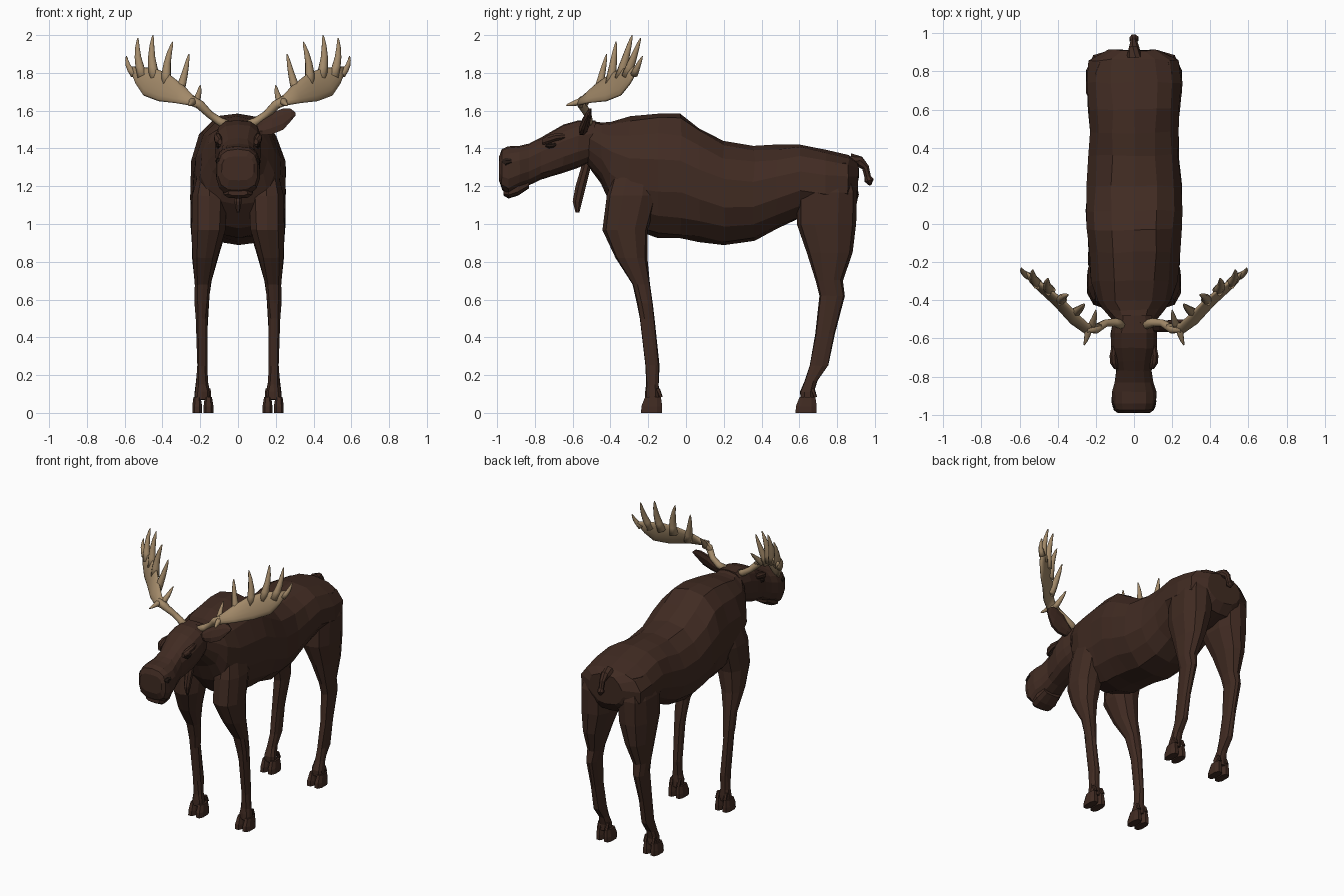
import bpy, bmesh, math, random
from mathutils import Vector

random.seed(4)


def material(name, rgb):
    m = bpy.data.materials.new(name)
    m.diffuse_color = (*rgb, 1)
    return m


FUR = material("dark brown fur", (0.052, 0.024, 0.016))
BONE = material("antler tan", (0.36, 0.25, 0.14))
DARK = material("eye dark", (0.02, 0.011, 0.008))


def skin(name, rings, mat, mirror=False, smooth=False):
    """Bridge a list of point rings into a closed object."""
    bm = bmesh.new()
    vs = [[bm.verts.new(p) for p in r] for r in rings]
    n = len(vs[0])
    for a, b in zip(vs, vs[1:]):
        for i in range(n):
            j = (i + 1) % n
            bm.faces.new((a[i], a[j], b[j], b[i]))
    bm.faces.new(vs[0])
    bm.faces.new(vs[-1])
    bmesh.ops.recalc_face_normals(bm, faces=bm.faces)
    for f in bm.faces:
        f.smooth = smooth
    me = bpy.data.meshes.new(name)
    bm.to_mesh(me)
    bm.free()
    me.materials.append(mat)
    ob = bpy.data.objects.new(name, me)
    bpy.context.collection.objects.link(ob)
    if mirror:
        ob.modifiers.new("mirror", 'MIRROR').use_mirror_merge = False
    return ob


def loft(name, axis, rows, n=10, power=1.0, jitter=0.0, mat=FUR, mirror=False, shear=0.0):
    """Rows are (position along axis, a0, a1, b0, b1): the extents of each section."""
    rings = []
    for t, a0, a1, b0, b1 in rows:
        ring = []
        for i in range(n):
            ang = 2 * math.pi * (i + 0.5) / n
            c, s = math.cos(ang), math.sin(ang)
            k = math.cos(math.pi / n)      # let the polygon reach its extents
            c, s = (math.copysign(min(1, abs(v) / k) ** power, v) for v in (c, s))
            a = (a0 + a1) / 2 + (a1 - a0) / 2 * c
            b = (b0 + b1) / 2 + (b1 - b0) / 2 * s
            p = {'x': (t, a, b), 'y': (a, t, b), 'z': (a, b, t)}[axis]
            p = Vector(p) + Vector([random.uniform(-jitter, jitter) for _ in range(3)])
            p.y += shear * (p.z - 1.54)
            ring.append(p)
        rings.append(ring)
    return skin(name, rings, mat, mirror)


def tube(name, pts, radii, mat, n=10, mirror=False, smooth=True):
    """Round tapered sweep along a path."""
    pts = [Vector(p) for p in pts]
    rings = []
    for i, p in enumerate(pts):
        d = (pts[min(i + 1, len(pts) - 1)] - pts[max(i - 1, 0)]).normalized()
        u = d.cross(Vector((0.3, 1, 0.1))).normalized()
        v = d.cross(u)
        rings.append([p + radii[i] * (math.cos(a) * u + math.sin(a) * v)
                      for a in (2 * math.pi * k / n for k in range(n))])
    return skin(name, rings, mat, mirror, smooth)


def sym(rows):
    return [(y, -w, w, z0, z1) for y, w, z0, z1 in rows]


# Body with shoulder hump, from neck to rump
loft("body", 'y', sym([
    (-.52, .10, 1.31, 1.55), (-.45, .16, 1.22, 1.54), (-.40, .195, 1.10, 1.545),
    (-.30, .225, .98, 1.57), (-.15, .237, .93, 1.59), (-.03, .247, .925, 1.58),
    (.07, .252, .91, 1.51), (.20, .247, .89, 1.435), (.36, .235, .91, 1.41),
    (.48, .23, .97, 1.415), (.60, .237, 1.03, 1.42), (.74, .25, 1.03, 1.39),
    (.86, .235, 1.05, 1.36), (.91, .13, 1.12, 1.33)]), n=14, power=.9, jitter=.006)

# Head with the drooping muzzle
loft("head", 'y', sym([
    (-.99, .085, 1.23, 1.36), (-.975, .105, 1.18, 1.395), (-.94, .115, 1.15, 1.41),
    (-.88, .118, 1.185, 1.415), (-.83, .10, 1.205, 1.425), (-.77, .093, 1.235, 1.455),
    (-.72, .105, 1.25, 1.485), (-.65, .12, 1.27, 1.525), (-.57, .12, 1.30, 1.55),
    (-.48, .105, 1.34, 1.55)]), n=14, power=.75, jitter=.002)
loft("lower_lip", 'y', sym([
    (-.965, .05, 1.15, 1.18), (-.94, .075, 1.135, 1.20), (-.89, .08, 1.15, 1.22),
    (-.83, .065, 1.19, 1.24)]), n=10, power=.8)

# Brow ridges, eyes and nostrils
loft("brow", 'y', [(-.76, .085, .105, 1.42, 1.45), (-.73, .085, .125, 1.425, 1.47),
                   (-.69, .09, .128, 1.44, 1.48), (-.64, .09, .118, 1.45, 1.48)], n=8, mirror=True)
loft("eye", 'y', [(-.745, .09, .103, 1.41, 1.42), (-.725, .09, .115, 1.40, 1.43),
                  (-.70, .09, .117, 1.405, 1.43), (-.68, .095, .11, 1.415, 1.425)],
     n=8, mat=DARK, mirror=True)
loft("nostril", 'y', [(-.975, .085, .104, 1.32, 1.34), (-.955, .09, .113, 1.305, 1.35),
                      (-.925, .09, .118, 1.32, 1.345)], n=8, mat=DARK, mirror=True)

# Single ear on the right side
loft("ear", 'x', [
    (.09, -.545, -.505, 1.475, 1.515), (.13, -.55, -.505, 1.47, 1.55),
    (.18, -.555, -.51, 1.475, 1.59), (.24, -.55, -.515, 1.50, 1.612),
    (.28, -.545, -.52, 1.545, 1.61), (.305, -.535, -.525, 1.575, 1.59)], n=8, shear=.35)

# Dewlap hanging under the throat
loft("dewlap", 'z', [
    (1.37, -.03, .03, -.55, -.48), (1.30, -.028, .028, -.555, -.505),
    (1.20, -.025, .025, -.585, -.53), (1.12, -.02, .02, -.60, -.55),
    (1.06, -.008, .008, -.585, -.565)], n=8)

# Tail with tuft
tube("tail", [(0, .87, 1.335), (0, .92, 1.33), (0, .95, 1.30), (0, .962, 1.25),
              (0, .97, 1.23), (0, .975, 1.205)], [.04, .03, .02, .018, .026, .006],
     FUR, n=8, smooth=False)

# Legs
loft("front_leg", 'z', [
    (1.32, .10, .20, -.37, -.14), (1.15, .06, .243, -.42, -.15), (.97, .065, .245, -.44, -.20),
    (.82, .11, .24, -.375, -.205), (.68, .145, .23, -.285, -.19), (.58, .155, .228, -.26, -.175),
    (.50, .163, .222, -.245, -.168), (.25, .165, .215, -.215, -.14), (.15, .16, .22, -.212, -.142),
    (.11, .15, .228, -.215, -.14), (.07, .15, .228, -.215, -.14)],
    n=10, power=.85, jitter=.003, mirror=True)
loft("hind_leg", 'z', [
    (1.32, .08, .20, .64, .86), (1.17, .04, .25, .59, .905), (1.0, .05, .25, .585, .90),
    (.85, .095, .24, .64, .88), (.70, .14, .23, .685, .83), (.62, .15, .225, .705, .842),
    (.42, .163, .22, .685, .79), (.25, .165, .215, .652, .755), (.17, .16, .22, .628, .695),
    (.11, .15, .228, .605, .68), (.07, .15, .228, .605, .68)],
    n=10, power=.85, jitter=.003, mirror=True)

# Cloven hooves with dewclaws behind
for label, y in (("front", -.238), ("hind", .58)):
    for side, x in (("inner", .130), ("outer", .190)):
        loft(f"{label}_hoof_{side}", 'z', [
            (0, x, x + .052, y, y + .112), (.035, x, x + .052, y + .002, y + .112),
            (.085, x + .008, x + .046, y + .022, y + .105)], n=8, power=.75, mirror=True)
        loft(f"{label}_dewclaw_{side}", 'z', [
            (.085, x + .012, x + .036, y + .095, y + .115),
            (.13, x + .015, x + .035, y + .075, y + .10)], n=6, mirror=True)

# Antler beam
tube("antler_beam", [(.06, -.53, 1.525), (.10, -.515, 1.545), (.15, -.52, 1.58),
                     (.20, -.55, 1.63), (.25, -.55, 1.66)],
     [.026, .022, .02, .025, .02], BONE, mirror=True)

# Antler palm: thin sections between a lower and an upper edge
edges = [((.18, -.545, 1.60), (.17, -.53, 1.63)), ((.25, -.58, 1.63), (.24, -.52, 1.68)),
         ((.33, -.52, 1.64), (.29, -.48, 1.735)), ((.42, -.42, 1.65), (.36, -.41, 1.79)),
         ((.50, -.345, 1.68), (.44, -.345, 1.825)), ((.54, -.30, 1.74), (.52, -.29, 1.83)),
         ((.57, -.262, 1.81), (.56, -.255, 1.835))]
mids = [(Vector(b) + Vector(c)) / 2 for b, c in edges]
rings = []
for i, (b, c) in enumerate(edges):
    half = (Vector(c) - Vector(b)) / 2
    run = mids[min(i + 1, len(mids) - 1)] - mids[max(i - 1, 0)]
    thin = half.cross(run).normalized() * (.018 if i < len(edges) - 1 else .008)
    rings.append([mids[i] + half * math.cos(a) + thin * math.sin(a)
                  for a in (2 * math.pi * k / 14 for k in range(14))])
skin("antler_palm", rings, BONE, mirror=True, smooth=True)

# Antler tines: base, tip, base radius
tines = [((.55, -.275, 1.79), (.59, -.23, 1.89), .020), ((.505, -.315, 1.78), (.53, -.24, 1.985), .028),
         ((.44, -.35, 1.77), (.45, -.285, 2.0), .030), ((.38, -.40, 1.74), (.345, -.37, 1.965), .030),
         ((.315, -.47, 1.68), (.26, -.42, 1.90), .028), ((.225, -.54, 1.64), (.20, -.45, 1.735), .022),
         ((.24, -.55, 1.65), (.262, -.635, 1.628), .022)]
for i, (b, t, r) in enumerate(tines):
    b, t = Vector(b), Vector(t)
    bow = Vector((.012, 0, 0)) if t.x > .3 else Vector((-.004, 0, 0))
    pts = [b.lerp(t, f) + bow * math.sin(math.pi * f) for f in (0, .25, .5, .75, .92, 1)]
    tube(f"antler_tine_{i + 1}", pts, [r * k for k in (1, .85, .66, .45, .25, .08)],
         BONE, n=8, mirror=True)
